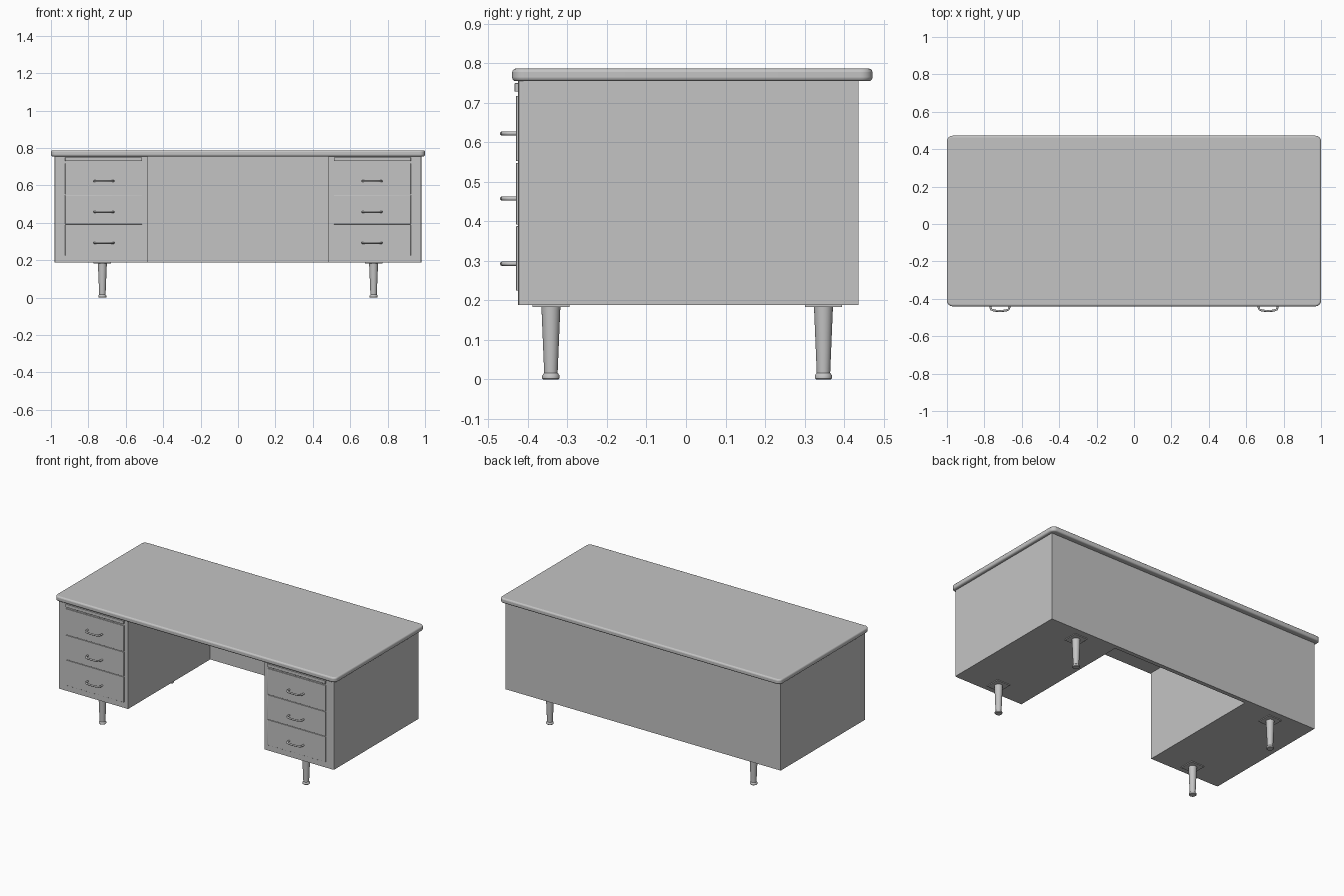
import bpy, bmesh, math

cube = bpy.data.objects.get("Cube")
if cube:
    bpy.data.objects.remove(cube, do_unlink=True)

GREY = (0.55, 0.55, 0.55, 1)
grey = bpy.data.materials.new("desk grey")
grey.use_nodes = True
grey.diffuse_color = GREY
grey.node_tree.nodes["Principled BSDF"].inputs["Base Color"].default_value = GREY


def finish(name, bm, bevel=0, segments=2, smooth=True):
    bmesh.ops.recalc_face_normals(bm, faces=bm.faces[:])
    mesh = bpy.data.meshes.new(name)
    bm.to_mesh(mesh)
    bm.free()
    obj = bpy.data.objects.new(name, mesh)
    bpy.context.collection.objects.link(obj)
    mesh.materials.append(grey)
    if bevel:
        mod = obj.modifiers.new("Soft edges", "BEVEL")
        mod.width = bevel
        mod.segments = segments
        mod.limit_method = "ANGLE"
        mod.angle_limit = math.radians(40)
    if smooth:
        bpy.ops.object.select_all(action="DESELECT")
        obj.select_set(True)
        bpy.context.view_layer.objects.active = obj
        bpy.ops.object.shade_smooth_by_angle(angle=math.radians(40))
    return obj


def slab(name, outline, z0, z1, **kw):
    """Extrude a plan outline from z0 up to z1."""
    bm = bmesh.new()
    face = bm.faces.new([bm.verts.new((x, y, z0)) for x, y in outline])
    made = bmesh.ops.extrude_face_region(bm, geom=[face])["geom"]
    for v in made:
        if isinstance(v, bmesh.types.BMVert):
            v.co.z = z1
    return finish(name, bm, **kw)


def box(name, x0, x1, y0, y1, z0, z1, **kw):
    return slab(name, [(x0, y0), (x1, y0), (x1, y1), (x0, y1)], z0, z1, **kw)


def rounded(x0, x1, y0, y1, r, steps=8):
    points = []
    corners = [(x1 - r, y1 - r), (x0 + r, y1 - r), (x0 + r, y0 + r), (x1 - r, y0 + r)]
    for i, (cx, cy) in enumerate(corners):
        for s in range(steps + 1):
            a = math.pi / 2 * (i + s / steps)
            points.append((cx + r * math.cos(a), cy + r * math.sin(a)))
    return points


def lathe(name, profile, x, y, sides=24):
    bm = bmesh.new()
    rings = []
    for r, z in profile:
        rings.append([bm.verts.new((x + r * math.cos(2 * math.pi * i / sides),
                                    y + r * math.sin(2 * math.pi * i / sides), z))
                      for i in range(sides)])
    for low, high in zip(rings, rings[1:]):
        for i in range(sides):
            j = (i + 1) % sides
            bm.faces.new((low[i], low[j], high[j], high[i]))
    bm.faces.new(rings[0][::-1])
    bm.faces.new(rings[-1])
    return finish(name, bm)


# Desk top with rounded corners and a soft lip
slab("desk_top", rounded(-1, 1, -0.44, 0.472, 0.03), 0.755, 0.787, bevel=0.009, segments=3)

# Both pedestals and the back panel as one U-shaped carcass
FRONT, BACK, SIDE, KNEE = -0.425, 0.437, 0.98, 0.485
half = [(KNEE, 0.41), (KNEE, FRONT), (SIDE - 0.008, FRONT),
        (SIDE - 0.002, FRONT + 0.002), (SIDE, FRONT + 0.008), (SIDE, BACK)]
slab("carcass", half + [(-x, y) for x, y in reversed(half)], 0.188, 0.756, smooth=False)

LEG = [(0.019, 0), (0.022, 0.003), (0.022, 0.010), (0.019, 0.014),
       (0.017, 0.016), (0.024, 0.184)]
DRAWERS = [(0.225, 0.388), (0.392, 0.548), (0.553, 0.718)]
HANDLE_X, LEG_X = 0.717, 0.725

for side, sign in (("left", 1), ("right", -1)):
    # Pull-out tray edge above the drawers
    x0, x1 = sorted((sign * 0.512, sign * 0.924))
    box(side + "_tray", x0, x1, -0.434, FRONT + 0.01, 0.729, 0.75, bevel=0.001)

    for n, (z0, z1) in enumerate(DRAWERS):
        # Drawer front, standing just proud of the carcass
        box(f"{side}_drawer_{n + 1}", x0, x1, -0.43, FRONT + 0.01, z0, z1, bevel=0.001)

        # Arched pull handle
        z = (0.293, 0.458, 0.623)[n]
        curve = bpy.data.curves.new("handle_path", "CURVE")
        curve.dimensions = "3D"
        curve.bevel_depth = 0.0055
        curve.bevel_resolution = 3
        curve.use_fill_caps = True
        path = [(-0.051, -0.425), (-0.051, -0.446), (-0.046, -0.457), (-0.032, -0.463),
                (0, -0.4655), (0.032, -0.463), (0.046, -0.457), (0.051, -0.446), (0.051, -0.425)]
        spline = curve.splines.new("POLY")
        spline.points.add(len(path) - 1)
        for point, (x, y) in zip(spline.points, path):
            point.co = (sign * HANDLE_X + x, y, z, 1)
        spline.use_smooth = True
        handle = bpy.data.objects.new(f"{side}_handle_{n + 1}", curve)
        bpy.context.collection.objects.link(handle)
        curve.materials.append(grey)

    # Tapered legs with mounting plates
    for end, y in (("front", -0.342), ("back", 0.348)):
        x = sign * LEG_X
        lathe(f"{end}_{side}_leg", LEG, x, y)
        box(f"{end}_{side}_leg_plate", x - 0.047, x + 0.047, y - 0.047, y + 0.047,
            0.183, 0.19, bevel=0.001)
